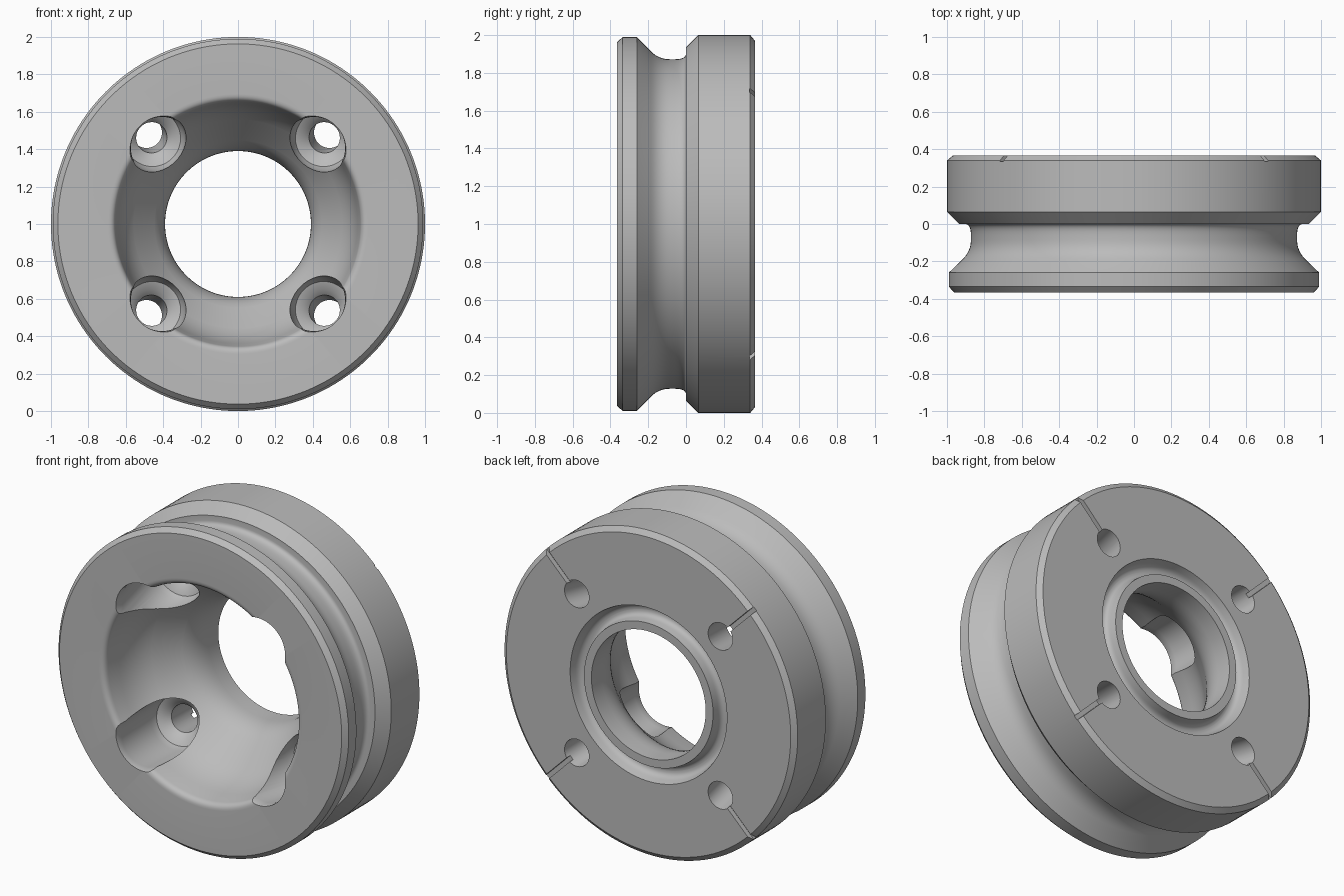
import bpy, bmesh, math
from mathutils import Vector, Matrix

if "Cube" in bpy.data.objects:
    bpy.data.objects.remove(bpy.data.objects["Cube"], do_unlink=True)

grey = bpy.data.materials.new("plain_grey")
grey.use_nodes = True
colour = (0.5, 0.5, 0.5, 1)
grey.diffuse_color = colour
grey.node_tree.nodes["Principled BSDF"].inputs["Base Color"].default_value = colour


def rounded(corners, steps=6):
    """Round each (radius, y, cut) corner of a closed outline."""
    points = []
    for i, (r, y, cut) in enumerate(corners):
        p = Vector((r, y))
        if not cut:
            points.append(p)
            continue
        before = Vector(corners[i - 1][:2]) - p
        after = Vector(corners[(i + 1) % len(corners)][:2]) - p
        a = p + before.normalized() * min(cut, before.length * 0.49)
        b = p + after.normalized() * min(cut, after.length * 0.49)
        for k in range(steps + 1):
            t = k / steps
            points.append(a * (1 - t) ** 2 + p * 2 * t * (1 - t) + b * t * t)
    return points


def make_object(name, bm):
    bmesh.ops.remove_doubles(bm, verts=bm.verts, dist=1e-5)
    bmesh.ops.recalc_face_normals(bm, faces=bm.faces)
    mesh = bpy.data.meshes.new(name)
    bm.to_mesh(mesh)
    bm.free()
    mesh.materials.append(grey)
    obj = bpy.data.objects.new(name, mesh)
    bpy.context.collection.objects.link(obj)
    return obj


def lathe(name, points, segments, closed):
    """Turn an outline around the y axis."""
    bm = bmesh.new()
    verts = [bm.verts.new((r, y, 0)) for r, y in points]
    pairs = list(zip(verts, verts[1:]))
    if closed:
        pairs.append((verts[-1], verts[0]))
    edges = [bm.edges.new(pair) for pair in pairs]
    bmesh.ops.spin(bm, geom=verts + edges, cent=(0, 0, 0), axis=(0, 1, 0),
                   angle=math.tau, steps=segments, use_merge=True)
    return make_object(name, bm)


# Turned ring body: outer rim, pulley groove, back groove, flared bore
body_outline = rounded([
    (0.963, -0.365, 0), (0.99, -0.335, 0), (0.99, -0.26, 0),
    (0.872, -0.145, 0.06), (0.872, 0, 0.06), (0.935, 0, 0),
    (1, 0.065, 0), (1, 0.34, 0), (0.97, 0.365, 0),
    (0.535, 0.365, 0), (0.515, 0.29, 0.05), (0.45, 0.29, 0.05),
    (0.44, 0.365, 0), (0.39, 0.365, 0),
    (0.39, 0.17, 0.12), (0.5, 0.03, 0.1), (0.62, -0.13, 0.16),
    (0.66, -0.365, 0.035),
])
body = lathe("ring_body", body_outline, 160, True)
body.location.z = 1

# Tilted stepped bolt holes, and thin slots running from them to the rim
hole_outline = [(0, 0.1), (0.083, 0.1), (0.083, -0.23), (0.11, -0.26),
                (0.15, -0.28), (0.165, -0.32), (0.165, -0.67),
                (0.172, -0.71), (0.19, -0.75), (0.19, -0.95), (0, -0.95)]
cutters = []
for sx in (-1, 1):
    for sz in (-1, 1):
        hole = lathe("hole_cutter", hole_outline, 48, False)
        axis = Vector((sx * 0.123, 1, sz * 0.123))
        turn = Vector((0, 1, 0)).rotation_difference(axis)
        hole.matrix_world = (Matrix.Translation((sx * 0.49, 0.365, 1 + sz * 0.49))
                             @ turn.to_matrix().to_4x4())
        bm = bmesh.new()
        bmesh.ops.create_cube(bm, size=1)
        bmesh.ops.scale(bm, vec=(0.45, 0.06, 0.028), verts=bm.verts)
        bmesh.ops.translate(bm, vec=(0.92, 0.365, 0), verts=bm.verts)
        slot = make_object("slot_cutter", bm)
        slot.matrix_world = (Matrix.Translation((0, 0, 1))
                             @ Matrix.Rotation(math.atan2(-sz, sx), 4, "Y"))
        cutters += [hole, slot]

bpy.ops.object.select_all(action="DESELECT")
bpy.context.view_layer.objects.active = body
body.select_set(True)
for cutter in cutters:
    cutter.hide_render = True
    cut = body.modifiers.new("cut", "BOOLEAN")
    cut.operation = "DIFFERENCE"
    cut.solver = "EXACT"
    cut.object = cutter
    bpy.ops.object.modifier_apply(modifier=cut.name)
for cutter in cutters:
    bpy.data.objects.remove(cutter, do_unlink=True)

bpy.ops.object.shade_smooth_by_angle(angle=math.radians(32))
